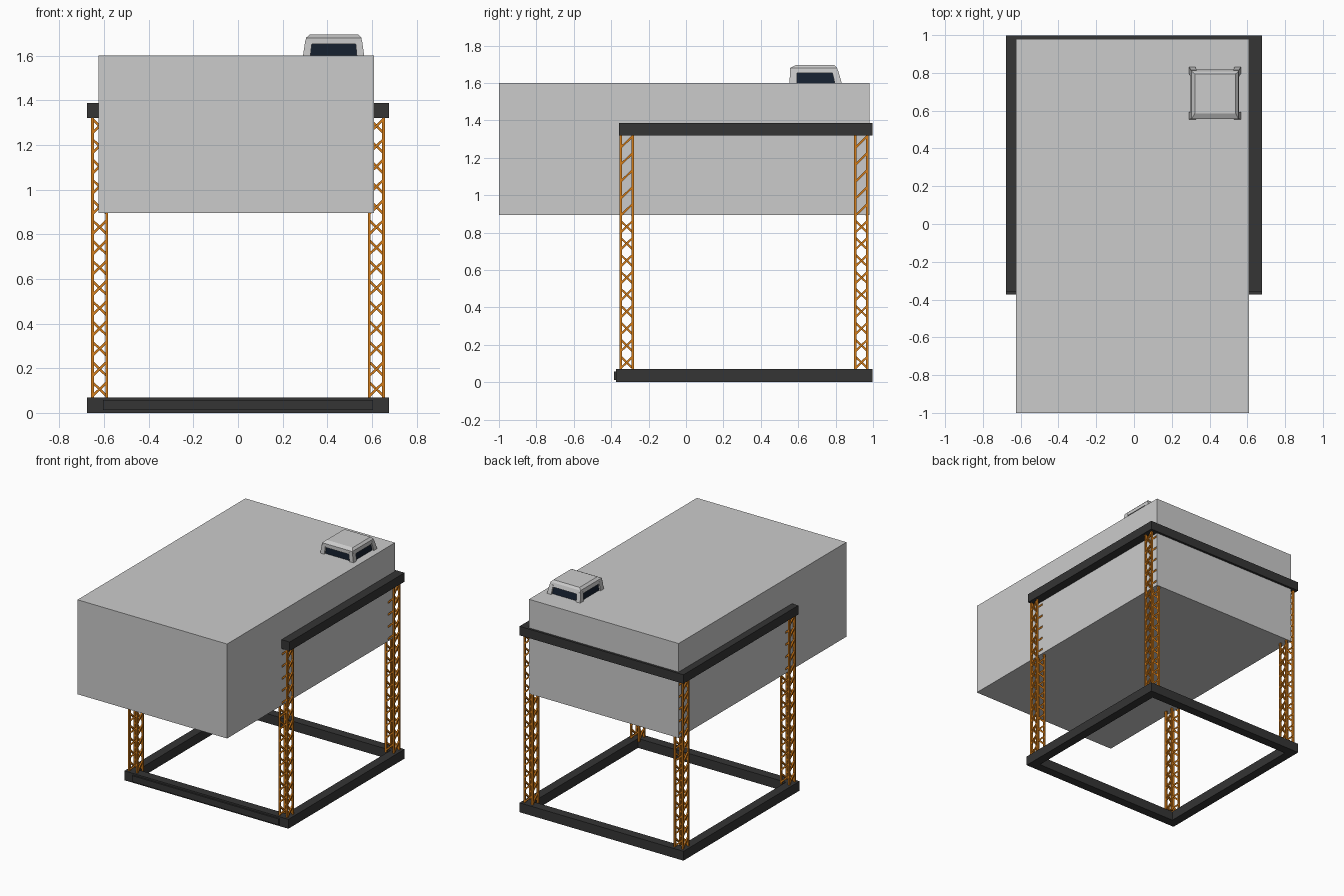
import bpy, bmesh
from mathutils import Vector

if "Cube" in bpy.data.objects:
    bpy.data.objects.remove(bpy.data.objects["Cube"])


def material(name, rgb):
    m = bpy.data.materials.new(name)
    m.diffuse_color = (*rgb, 1)
    m.use_nodes = True
    m.node_tree.nodes["Principled BSDF"].inputs["Base Color"].default_value = m.diffuse_color
    return m


STEEL = material("dark_steel", (0.035, 0.035, 0.035))
ORANGE = material("orange_paint", (0.65, 0.2, 0.01))
GLASS = material("dark_glass", (0.008, 0.015, 0.03))


def finish(name, bm, mat=None):
    bmesh.ops.recalc_face_normals(bm, faces=bm.faces)
    me = bpy.data.meshes.new(name)
    bm.to_mesh(me)
    bm.free()
    ob = bpy.data.objects.new(name, me)
    bpy.context.collection.objects.link(ob)
    if mat:
        me.materials.append(mat)
    return ob


def loft(bm, rings):
    """Closed solid through a stack of rectangles (x0, x1, y0, y1, z)."""
    loops = [[bm.verts.new(p) for p in ((a, c, z), (b, c, z), (b, d, z), (a, d, z))]
             for a, b, c, d, z in rings]
    for lo, hi in zip(loops, loops[1:]):
        for i in range(4):
            j = (i + 1) % 4
            bm.faces.new((lo[i], lo[j], hi[j], hi[i]))
    bm.faces.new(loops[0][::-1])
    bm.faces.new(loops[-1])


def solid(name, rings, mat=None):
    bm = bmesh.new()
    loft(bm, rings)
    return finish(name, bm, mat)


def box(name, x0, x1, y0, y1, z0, z1, mat=None):
    return solid(name, [(x0, x1, y0, y1, z0), (x0, x1, y0, y1, z1)], mat)


def bar(bm, p, q, t):
    """Square bar from p to q."""
    p, q = Vector(p), Vector(q)
    rot = (q - p).to_track_quat('Z', 'Y').to_matrix().to_4x4()
    new = bmesh.ops.create_cube(bm, size=1)["verts"]
    bmesh.ops.scale(bm, vec=(t, t, (q - p).length), verts=new)
    rot.translation = (p + q) / 2
    bmesh.ops.transform(bm, matrix=rot, verts=new)


def lattice_post(name, cx, cy):
    """Four chords with a slanted brace in every bay of every face."""
    bm = bmesh.new()
    z0, z1, h, bays = 0.06, 1.33, 0.032, 14
    corners = [(cx - h, cy - h), (cx + h, cy - h), (cx + h, cy + h), (cx - h, cy + h)]
    for x, y in corners:
        bar(bm, (x, y, z0), (x, y, z1), 0.013)
    step = (z1 - z0) / bays
    for i in range(4):
        a, b = corners[i], corners[(i + 1) % 4]
        for k in range(bays):
            z = z0 + k * step + 0.015
            bar(bm, (*a, z), (*b, z + 0.062), 0.011)
    return finish(name, bm, ORANGE)


# large body
box("main_body", -0.625, 0.61, -1.0, 0.98, 0.895, 1.6)

# base and upper frames
for side, s in (("left", -1), ("right", 1)):
    xa, xb = sorted((s * 0.61, s * 0.677))
    box("base_beam_" + side, xa, xb, -0.373, 0.997, 0, 0.07, STEEL)
    box("upper_beam_" + side, xa, xb, -0.357, 0.997, 1.32, 1.387, STEEL)
    # posts
    for end, y in (("front", -0.317), ("back", 0.938)):
        lattice_post(f"lattice_post_{end}_{side}", s * 0.62, y)
box("base_beam_back", -0.61, 0.61, 0.93, 0.997, 0, 0.07, STEEL)
box("base_beam_front", -0.61, 0.61, -0.373, -0.306, 0, 0.07, STEEL)
box("base_front_plate", -0.605, 0.605, -0.385, -0.37, 0.012, 0.058, STEEL)
box("upper_beam_back", -0.61, 0.61, 0.93, 0.997, 1.32, 1.387, STEEL)

# cabin: roof, windows and splayed corner pillars
solid("cabin_roof", [(0.299, 0.557, 0.557, 0.818, 1.652),
                     (0.305, 0.553, 0.557, 0.808, 1.68),
                     (0.322, 0.538, 0.585, 0.795, 1.695)])
solid("cabin_windows", [(0.302, 0.554, 0.568, 0.822, 1.57),
                        (0.308, 0.548, 0.568, 0.805, 1.66)], GLASS)
bm = bmesh.new()
for x0, x1, t0, t1 in ((0.288, 0.322, 0.301, 0.332), (0.534, 0.568, 0.526, 0.556)):
    for y0, y1, u0, u1 in ((0.553, 0.592, 0.556, 0.594), (0.80, 0.838, 0.78, 0.814)):
        loft(bm, [(x0, x1, y0, y1, 1.58), (t0, t1, u0, u1, 1.665)])
finish("cabin_pillars", bm)
